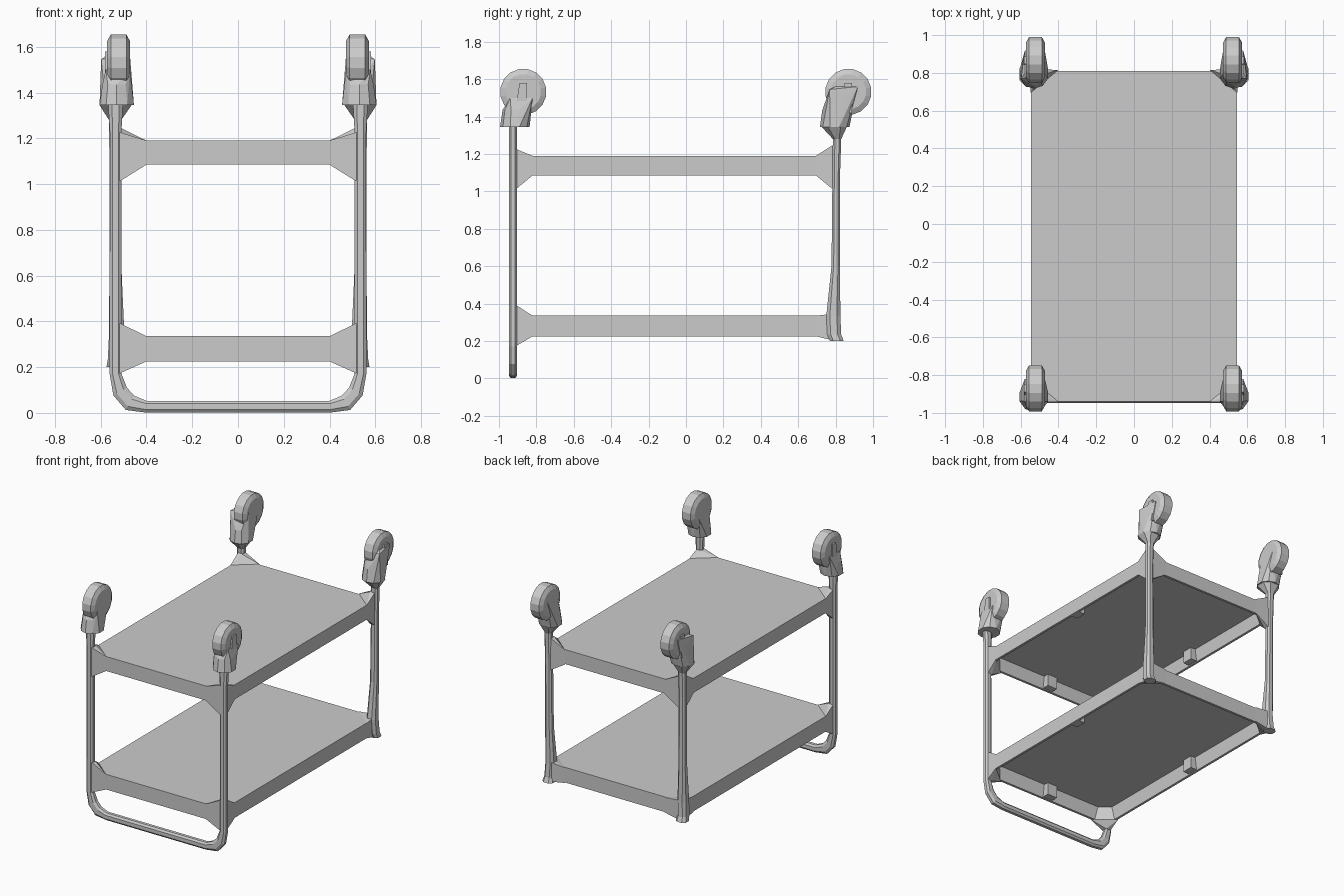
import bpy, bmesh
from math import sin, cos, pi, tau
from mathutils import Vector

if "Cube" in bpy.data.objects:
    bpy.data.objects.remove(bpy.data.objects["Cube"])


def finish(bm, name):
    bmesh.ops.recalc_face_normals(bm, faces=bm.faces)
    me = bpy.data.meshes.new(name)
    bm.to_mesh(me)
    bm.free()
    ob = bpy.data.objects.new(name, me)
    bpy.context.collection.objects.link(ob)
    return ob


def loft(name, rings):
    bm = bmesh.new()
    vs = [[bm.verts.new(p) for p in r] for r in rings]
    n = len(vs[0])
    for a, b in zip(vs, vs[1:]):
        for i in range(n):
            bm.faces.new((a[i], a[(i + 1) % n], b[(i + 1) % n], b[i]))
    bm.faces.new(vs[0])
    bm.faces.new(vs[-1])
    return finish(bm, name)


def hull(name, pts):
    bm = bmesh.new()
    for p in pts:
        bm.verts.new(p)
    res = bmesh.ops.convex_hull(bm, input=bm.verts)
    junk = {v for v in res["geom_interior"] if isinstance(v, bmesh.types.BMVert)}
    bmesh.ops.delete(bm, geom=list(junk), context='VERTS')
    return finish(bm, name)


def chamfered(c, u, v, hu, hv):
    """Chamfered rectangle around c, spanned by directions u and v."""
    k = 0.5
    sq = [(1, -k), (1, k), (k, 1), (-k, 1), (-1, k), (-1, -k), (-k, -1), (k, -1)]
    return [Vector(c) + Vector(u) * a * hu + Vector(v) * b * hv for a, b in sq]


def disc(c, r, z, n=10):
    return [(c[0] + r * cos(tau * (i + .5) / n), c[1] + r * sin(tau * (i + .5) / n), z) for i in range(n)]


X, Y = (1, 0, 0), (0, 1, 0)
FY, RY, LX = -0.925, 0.80, 0.535


# Shelves: flat on top, hollow underneath with a folded rim
def tray(name, z0, z1):
    bm = bmesh.new()
    bmesh.ops.create_cube(bm, size=1)
    for v in bm.verts:
        v.co = (v.co.x * 1.09, v.co.y * 1.75 - 0.065, z0 if v.co.z < 0 else z1)
    bm.normal_update()
    low = min(bm.faces, key=lambda f: f.calc_center_median().z)
    bmesh.ops.inset_region(bm, faces=[low], thickness=0.025)
    bmesh.ops.inset_region(bm, faces=[low], thickness=0.02)
    for v in low.verts:
        v.co.z = z1 - 0.012
    finish(bm, name)


tray("upper_shelf", 1.085, 1.19)
tray("lower_shelf", 0.225, 0.335)

# Front legs and push handle in one looped tube
half = [(1.345, LX, .032), (1.22, LX, .025), (0.17, LX, .026)]
path = [((x, FY, z), X, h) for z, x, h in half]
path += [((.515, FY, .093), (.87, 0, -.5), .034), ((.472, FY, .044), (.5, 0, -.87), .036),
         ((.40, FY, .027), (0, 0, -1), .026)]
mirror = [((-c[0], c[1], c[2]), (-u[0], u[1], u[2]), h) for c, u, h in reversed(path)]
loft("front_legs_and_handle", [chamfered(c, u, Y, h, .022) for c, u, h in path + mirror])

# Rear legs: z, x centre, x half, y low, y high
rear = [(.20, .535, .040, .77, .843), (.235, .535, .034, .755, .83), (.335, .53, .034, .75, .825),
        (.60, .535, .027, .778, .824), (1.10, .537, .025, .783, .824), (1.28, .537, .027, .785, .83),
        (1.345, .535, .07, .725, .86)]

for s, side in ((1, "right"), (-1, "left")):
    loft("rear_leg_" + side, [chamfered((s * x, (a + b) / 2, z), X, Y, h, (b - a) / 2)
                              for z, x, h, a, b in rear])

    # Corner gussets where shelves meet legs
    for label, y, d, z0, z1, lo, hi in (
            ("upper_front", -.925, 1, 1.085, 1.19, 1.015, 1.225),
            ("upper_rear", .80, -1, 1.085, 1.19, 1.015, 1.245),
            ("lower_front", -.925, 1, .225, .335, .175, .39),
            ("lower_rear", .80, -1, .225, .335, .205, .345)):
        pts = []
        for a, b in ((.512, -.018), (.548, -.018), (.548, .02), (.512, .02)):
            pts += [(s * a, y + d * b, lo), (s * a, y + d * b, hi)]
        for z in (z0, z1):
            pts += [(s * .40, y - d * .016, z), (s * .547, y + d * .105, z)]
        hull(f"{label}_gusset_{side}", pts)

    # Casters: swivel base, fork and chamfered wheel
    for end, by, wy in (("front", -.915, -.87), ("rear", .795, .868)):
        c = (s * .53, by)
        wx, wz = s * .522, 1.532
        pts = disc(c, .079, 1.345) + disc(c, .066, 1.435)
        top = 1.50 if end == "front" else 1.56
        for dx in (-.05, .056):
            for dy in (-.07, .05):
                pts.append((wx + s * dx, wy + dy, top))
        if end == "rear":
            pts += [(wx + s * .076, wy - .10, 1.545), (wx + s * .07, wy - .02, 1.50)]
        hull(f"{end}_caster_fork_{side}", pts)
        rings = []
        for dx, r in ((-.05, .095), (-.034, .124), (.034, .124), (.05, .095)):
            rings.append([(wx + dx, wy + r * cos(tau * (i + .5) / 16), wz + r * sin(tau * (i + .5) / 16))
                          for i in range(16)])
        loft(f"{end}_caster_wheel_{side}", rings)
        # Raised hub strap on the outer face
        hull(f"{end}_caster_strap_{side}",
             [(wx + s * a, wy + b, z) for a in (0, .06)
              for b, z in ((-.045, 1.42), (.02, 1.42), (-.02, 1.58), (.02, 1.58))])

# Small clips on the inside of the shelf rims
for level, z in (("upper", 1.135), ("lower", .275)):
    for nm, x, y, w, d in (("front", 0, -.895, .08, .05), ("left", -.50, 0, .05, .08),
                           ("right", .50, 0, .05, .08)):
        hull(f"{level}_{nm}_clip", [(x + i * w / 2, y + j * d / 2, z + k * .045)
                                    for i in (-1, 1) for j in (-1, 1) for k in (-1, 1)])
